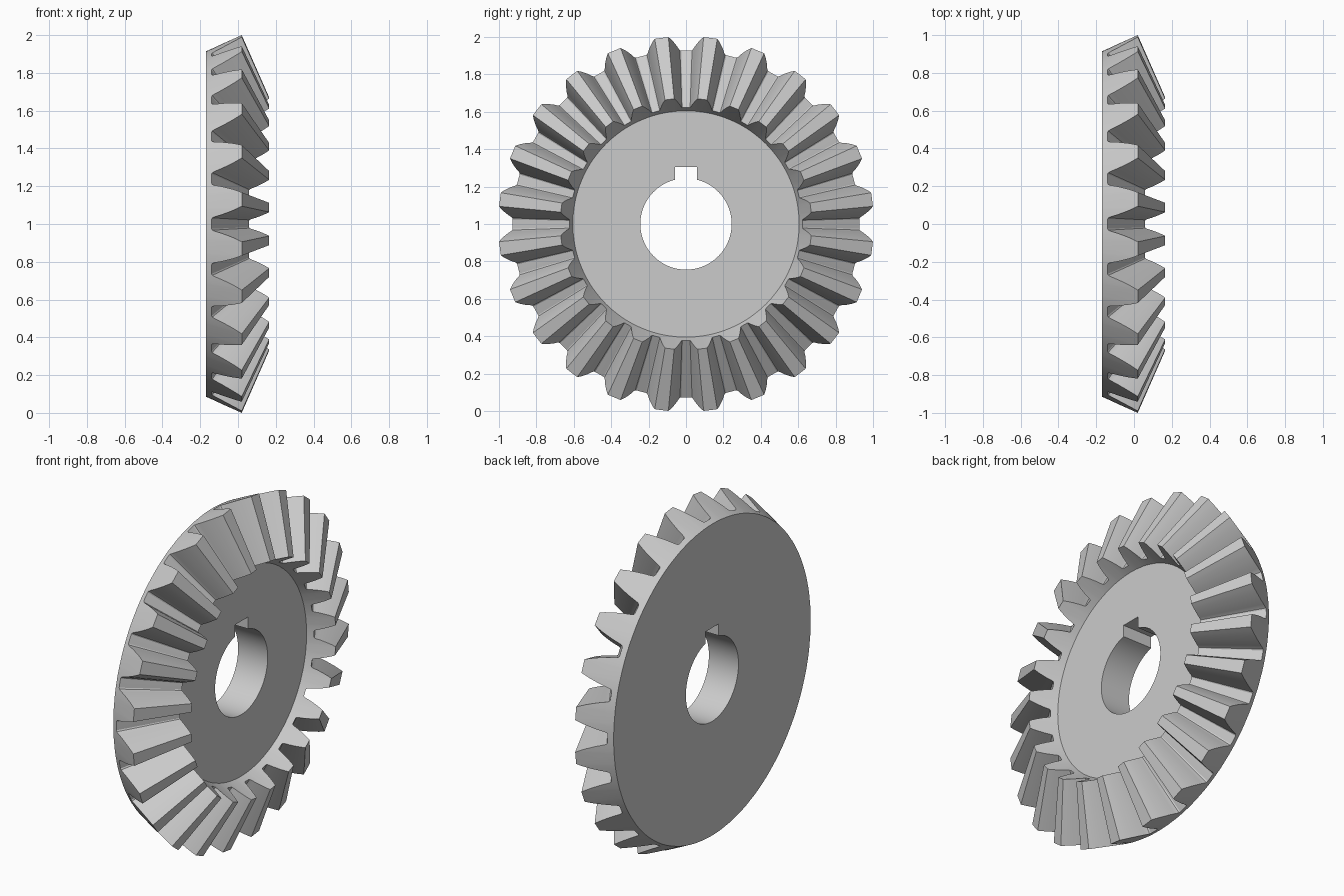
import bpy, bmesh, math

if "Cube" in bpy.data.objects:
    bpy.data.objects.remove(bpy.data.objects["Cube"])

TEETH = 24
PITCH = 360 / TEETH
APEX_X = 0.46                      # all teeth taper towards this point on the axis
TAPER = 0.67                       # inner tooth size relative to outer
ROOT, TIP = (-0.14, 0.928), (0.02, 1.004)   # (x, radius) at the outer end

# Half tooth: (angle from tooth centre in degrees, height 0 root .. 1 tip)
HALF = [(7.5, 0), (5.95, 0), (5.5, .025), (5.2, .09), (4.95, .18), (4.55, .33),
        (4.0, .5), (3.4, .68), (2.75, .85), (2.1, 1)]
TOOTH = [(-a, t) for a, t in HALF] + [(a, t) for a, t in reversed(HALF[1:])]
PROFILE = [(math.radians(PITCH * (k + 0.5) + a), t)
           for k in range(TEETH) for a, t in TOOTH]

bm = bmesh.new()


def point(x, r, a):
    return bm.verts.new((x, r * math.sin(a), 1 + r * math.cos(a)))


def tooth_ring(scale):
    ring = []
    for a, t in PROFILE:
        x = ROOT[0] + (TIP[0] - ROOT[0]) * t
        r = ROOT[1] + (TIP[1] - ROOT[1]) * t
        ring.append(point(APEX_X + (x - APEX_X) * scale, r * scale, a))
    return ring


def circle_ring(x, r):
    return [point(x, r, a) for a, _ in PROFILE]


def bore_ring(x, r=0.244, key=0.06, key_top=0.305, steps=72):
    a0 = math.asin(key / r)
    ring = [point(x, r, a0 + (2 * math.pi - 2 * a0) * i / steps)
            for i in range(steps + 1)]
    ring += [bm.verts.new((x, y, 1 + key_top)) for y in (-key, key)]
    return ring


def bridge(a, b):
    n = len(a)
    for i in range(n):
        j = (i + 1) % n
        bm.faces.new((a[i], a[j], b[j], b[i]))


def fill(*rings):
    edges = []
    for ring in rings:
        for i, v in enumerate(ring):
            edges.append(bm.edges.get((v, ring[i - 1])))
    bmesh.ops.triangle_fill(bm, use_beauty=True, use_dissolve=False, edges=edges)


# Back rim, outer tooth ends, flanks, inner tooth ends
back = circle_ring(-0.17, 0.914)
front = circle_ring(0.022, 0.605)
rings = [back, tooth_ring(1), tooth_ring(TAPER), front]
for a, b in zip(rings, rings[1:]):
    bridge(a, b)

# Keyed bore and the two flat faces
bore_back, bore_front = bore_ring(-0.17), bore_ring(0.022)
bridge(bore_back, bore_front)
fill(back, bore_back)
fill(front, bore_front)

bmesh.ops.recalc_face_normals(bm, faces=bm.faces[:])
mesh = bpy.data.meshes.new("bevel_gear")
bm.to_mesh(mesh)
bm.free()
gear = bpy.data.objects.new("bevel_gear", mesh)
bpy.context.collection.objects.link(gear)
bpy.context.view_layer.objects.active = gear
gear.select_set(True)
bpy.ops.object.shade_smooth_by_angle(angle=math.radians(30))
